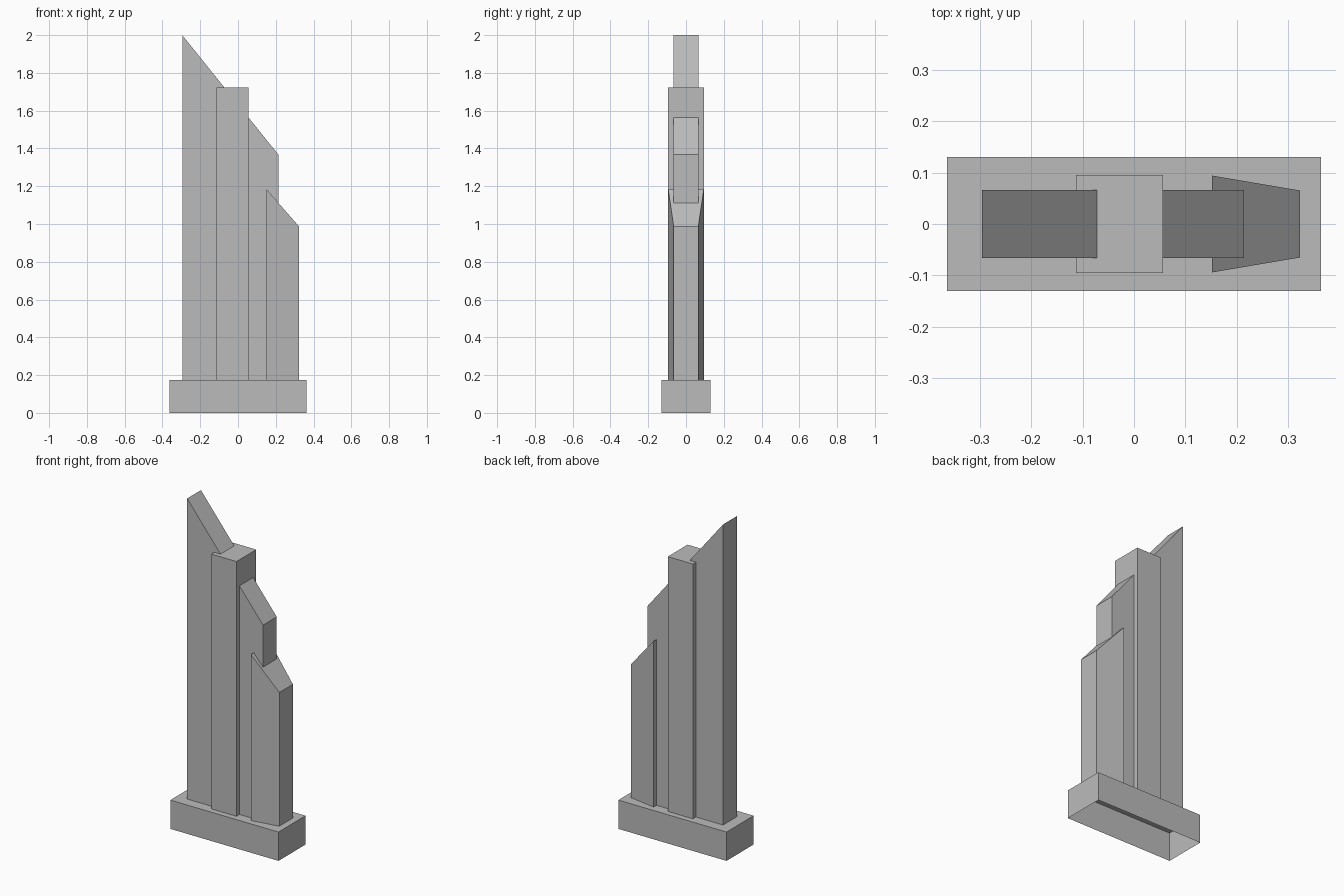
import bpy
import bmesh

cube = bpy.data.objects.get("Cube")
if cube:
    bpy.data.objects.remove(cube, do_unlink=True)

# Single plain grey
grey = bpy.data.materials.new("plain_grey")
grey.use_nodes = True
colour = (0.5, 0.5, 0.5, 1)
grey.diffuse_color = colour
grey.node_tree.nodes["Principled BSDF"].inputs["Base Color"].default_value = colour


def block(name, left, right, bottom, open_bottom=False):
    """Upright block; left and right are (x, half depth, top height)."""
    bm = bmesh.new()
    low, high = [], []
    for (x, depth, top), sides in ((left, (1, -1)), (right, (-1, 1))):
        for s in sides:
            low.append(bm.verts.new((x, s * depth, bottom)))
            high.append(bm.verts.new((x, s * depth, top)))
    bm.faces.new(high)
    if not open_bottom:
        bm.faces.new(low[::-1])
    for i in range(4):
        j = (i + 1) % 4
        bm.faces.new((low[i], low[j], high[j], high[i]))
    mesh = bpy.data.meshes.new(name)
    bm.to_mesh(mesh)
    bm.free()
    mesh.materials.append(grey)
    obj = bpy.data.objects.new(name, mesh)
    bpy.context.collection.objects.link(obj)
    return obj


BASE_TOP = 0.175

# Hollow plinth, open underneath
block("plinth", (-0.363, 0.13, BASE_TOP), (0.363, 0.13, BASE_TOP), 0, True)

# Long slab with one sloping top, running through the central pillar
block("sloped_slab", (-0.295, 0.066, 2.0), (0.214, 0.066, 1.367), BASE_TOP)

# Flat-topped central pillar
block("central_pillar", (-0.113, 0.095, 1.722), (0.056, 0.095, 1.722), BASE_TOP)

# Tapered lower buttress
block("tapered_buttress", (0.152, 0.094, 1.183), (0.323, 0.065, 0.987), BASE_TOP)
